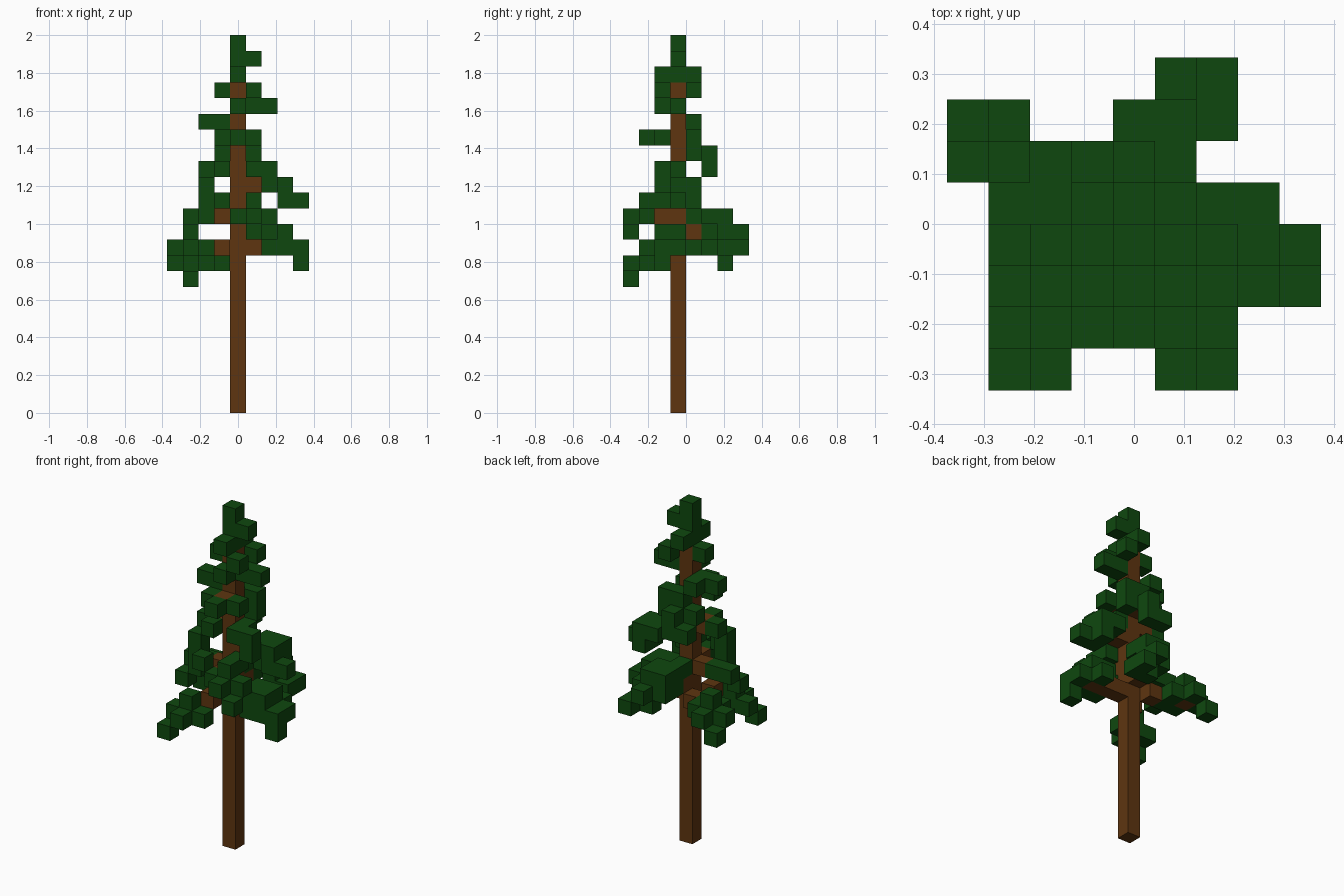
import bpy
import bmesh
from mathutils import Vector

if "Cube" in bpy.data.objects:
    bpy.data.objects.remove(bpy.data.objects["Cube"], do_unlink=True)

U = 2 / 24  # cube size


def material(name, rgb):
    m = bpy.data.materials.new(name)
    m.use_nodes = True
    col = (*rgb, 1)
    m.diffuse_color = col
    bsdf = next(n for n in m.node_tree.nodes if n.type == 'BSDF_PRINCIPLED')
    bsdf.inputs["Base Color"].default_value = col
    bsdf.inputs["Roughness"].default_value = 0.9
    return m


bark = material("bark brown", (0.112, 0.0356, 0.0052))
needle = material("needle green", (0.0045, 0.064, 0.0045))


def cells(rows):
    """Rows of cubes along x: (level, y, first x, last x)."""
    return {(x, y, z) for z, y, a, b in rows for x in range(a, b + 1)}


# Trunk and the boughs that leave it
trunk = {(0, 0, z) for z in range(21)}
boughs = cells([
    (10, 0, 1, 3), (10, -1, -1, -1), (10, 1, -1, -1), (10, 2, -3, -3),
    (11, 1, 0, 0), (12, -1, 0, 0), (12, 0, -1, -1), (14, 0, 1, 1),
    (15, 0, -1, -1), (16, 1, 0, 0), (17, -1, 0, 0),
])

# Foliage, tier by tier
crown = cells([
    (23, 0, 0, 0), (22, 0, 0, 1),
    (21, -1, 0, 0), (21, 0, 0, 0), (21, 1, 0, 0),
    (20, 0, -1, -1), (20, -1, 1, 1), (20, 1, 1, 1),
    (19, -1, 0, 0), (19, 0, 1, 2),
    (18, 0, -2, -1), (18, 1, -1, -1),
])
upper = cells([
    (17, -2, 0, 0), (17, -1, -1, -1), (17, -1, 1, 1), (17, 1, 0, 1),
    (16, 1, -1, -1), (16, 1, 1, 1), (16, 2, 0, 0),
    (15, 0, -2, -2), (15, -1, -1, -1), (15, 2, -1, 0),
    (15, -1, 1, 2), (15, 0, 1, 1),
])
middle = cells([
    (14, -1, -2, -2), (14, -1, 2, 2), (14, 0, 2, 3), (14, 1, 2, 3),
    (13, -1, -2, -2), (13, -2, -1, -1), (13, -2, 1, 1), (13, -1, 1, 1),
    (13, 0, 3, 4), (13, 1, 3, 3),
    (12, 0, -3, -2), (12, -1, -2, -2), (12, -2, 0, 2), (12, -3, 1, 1),
    (12, 1, 0, 0), (12, 2, 0, 1), (12, 3, 0, 1),
])
lower = cells([
    (11, -1, -3, -3), (11, 2, -3, -3), (11, -3, 2, 2), (11, -1, 1, 3),
    (11, 0, 2, 3), (11, 2, 0, 0), (11, 3, 0, 1), (11, 4, 1, 1),
    (10, -2, -2, -2), (10, 1, -3, -2), (10, 2, -2, -2), (10, 2, -4, -4),
    (10, 3, -3, -3), (10, -1, 2, 4), (10, 0, 4, 4), (10, 1, 3, 3),
    (10, 3, 1, 2), (10, 4, 2, 2),
    (9, 3, -4, -4), (9, -2, -3, -1), (9, -3, -2, -2), (9, -1, 4, 4),
    (8, -3, -3, -3),
])

solid = trunk | boughs | crown | upper | middle | lower
SIDES = [Vector(d) for d in ((1, 0, 0), (-1, 0, 0), (0, 1, 0),
                             (0, -1, 0), (0, 0, 1), (0, 0, -1))]


def build(name, cubes, mat):
    """One mesh of cubes with only the exposed faces."""
    bm = bmesh.new()
    for c in sorted(cubes):
        centre = Vector((c[0], c[1] - 0.5, c[2] + 0.5))
        for n in SIDES:
            if tuple(int(a + b) for a, b in zip(c, n)) in solid:
                continue
            s = Vector((n.y, n.z, n.x))
            t = n.cross(s)
            corners = [centre + (n + s * i + t * j) / 2
                       for i, j in ((-1, -1), (1, -1), (1, 1), (-1, 1))]
            bm.faces.new([bm.verts.new(p * U) for p in corners])
    bmesh.ops.remove_doubles(bm, verts=bm.verts, dist=1e-4)
    me = bpy.data.meshes.new(name)
    bm.to_mesh(me)
    bm.free()
    me.materials.append(mat)
    ob = bpy.data.objects.new(name, me)
    bpy.context.collection.objects.link(ob)


for part, cubes, mat in (
        ("trunk", trunk, bark), ("boughs", boughs, bark),
        ("crown_foliage", crown, needle), ("upper_foliage", upper, needle),
        ("middle_foliage", middle, needle), ("lower_foliage", lower, needle)):
    build(part, cubes, mat)
